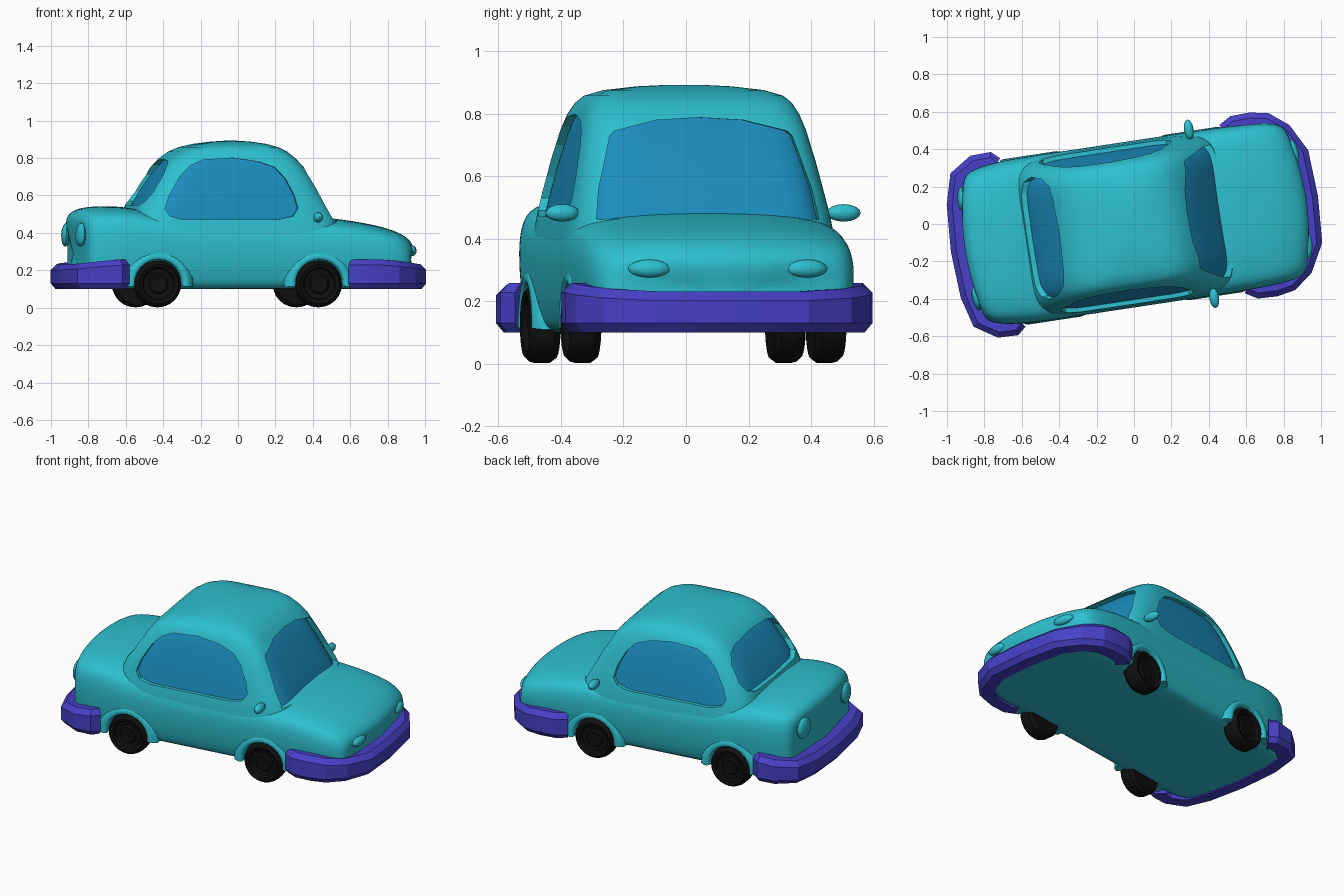
import bpy, bmesh, math
from mathutils import Vector, Matrix

if "Cube" in bpy.data.objects:
    bpy.data.objects.remove(bpy.data.objects["Cube"])

YAW = math.radians(8.6)   # the car stands slightly turned


def material(name, rgb):
    m = bpy.data.materials.new(name)
    m.diffuse_color = (*rgb, 1)
    m.use_nodes = True
    m.node_tree.nodes["Principled BSDF"].inputs["Base Color"].default_value = m.diffuse_color
    return m


TEAL = material("teal", (0.027, 0.53, 0.63))
BLUE = material("glass_blue", (0.011, 0.27, 0.52))
VIOLET = material("violet", (0.062, 0.052, 0.57))
BLACK = material("black", (0.005, 0.005, 0.005))


def finish(bm, name, mat, smooth=35):
    bmesh.ops.recalc_face_normals(bm, faces=bm.faces)
    me = bpy.data.meshes.new(name)
    bm.to_mesh(me)
    bm.free()
    ob = bpy.data.objects.new(name, me)
    bpy.context.collection.objects.link(ob)
    if mat:
        me.materials.append(mat)
    ob.rotation_euler.z = YAW
    if smooth:
        bpy.ops.object.select_all(action='DESELECT')
        ob.select_set(True)
        bpy.context.view_layer.objects.active = ob
        bpy.ops.object.shade_smooth_by_angle(angle=math.radians(smooth))
    return ob


def loft(bm, rings):
    vs = [[bm.verts.new(p) for p in r] for r in rings]
    n = len(vs[0])
    for a, b in zip(vs, vs[1:]):
        for i in range(n):
            j = (i + 1) % n
            bm.faces.new((a[i], a[j], b[j], b[i]))
    bm.faces.new(vs[0])
    bm.faces.new(vs[-1])


# Lower body: cross-sections along the length (u, half width, bottom, top)
section = [(0, 0), (.5, 0), (.86, 0), (.93, .06), (.98, .3), (1, .6),
           (.97, .82), (.86, .93), (.5, .985), (0, 1)]
stations = [(-.925, .33, .15, .44), (-.915, .38, .11, .50), (-.86, .42, .10, .54),
            (-.70, .44, .10, .548), (-.58, .445, .10, .535), (-.40, .445, .10, .50),
            (.35, .445, .10, .49), (.50, .445, .10, .482), (.68, .44, .10, .455),
            (.83, .43, .10, .42), (.92, .40, .10, .37), (.95, .34, .13, .31)]
full = section + [(-y, z) for y, z in section[-2:0:-1]]
rings = []
for u, w, zb, zt in stations:
    bow = .06 * max(0, (abs(u) - .6) / .35)
    rings.append([(u * (1 - bow * f * f), w * f, zb + (zt - zb) * g) for f, g in full])
bm = bmesh.new()
loft(bm, rings)
body = finish(bm, "lower_body", TEAL, 50)
sub = body.modifiers.new("round", 'SUBSURF')
sub.levels = sub.render_levels = 2

# Cabin: stacked rounded outlines (z, front, rear, half width, squareness)
levels = [(.34, .53, -.64, .437, 6.5), (.42, .515, -.62, .432, 6.5), (.48, .49, -.60, .422, 6.5),
          (.55, .45, -.575, .408, 6.5), (.65, .39, -.515, .387, 6.5), (.75, .325, -.445, .362, 6.5),
          (.80, .28, -.398, .346, 6), (.835, .238, -.35, .328, 5.5), (.858, .195, -.30, .305, 5),
          (.876, .135, -.23, .25, 4), (.888, .06, -.14, .15, 3), (.893, -.01, -.07, .05, 2.5)]


def cabin_shape(inset, name, mat):
    bm, rings, n = bmesh.new(), [], 64
    for z, f, r, w, e in levels:
        ring = []
        for i in range(n):
            t = 2 * math.pi * i / n
            c, s = math.cos(t), math.sin(t)
            x = math.copysign(abs(c) ** (2 / e), c) * ((f - r) / 2 - inset)
            y = math.copysign(abs(s) ** (2 / e), s) * (w - inset)
            ring.append((x + (f + r) / 2, y, z - inset * .8))
        rings.append(ring)
    loft(bm, rings)
    return finish(bm, name, mat, 40)


cabin = cabin_shape(0, "cabin", TEAL)
cabin_shape(.02, "window_glass", BLUE)


# Openings: cut windows through the cabin so the glass shows recessed
def cut(target, name, near, far):
    bm = bmesh.new()
    loft(bm, [near, far])
    ob = finish(bm, name, None, 0)
    ob.hide_render = True
    ob.hide_set(True)
    mod = target.modifiers.new(name, 'BOOLEAN')
    mod.operation, mod.solver, mod.object = 'DIFFERENCE', 'EXACT', ob


side = [(-.455, .53), (-.43, .49), (-.36, .472), (.16, .472), (.235, .49), (.262, .53),
        (.245, .60), (.20, .69), (.145, .75), (.06, .78), (-.08, .80), (-.24, .79),
        (-.31, .76), (-.37, .70), (-.43, .60)]
cut(cabin, "side_window_cutter", [(u, -1, z) for u, z in side], [(u, 1, z) for u, z in side])


def mirrored(half):
    return half + [(-v, z) for v, z in half[::-1] if v]


shield = mirrored([(0, .478), (.36, .462), (.345, .56), (.295, .73), (.28, .745), (.14, .78), (0, .788)])
cut(cabin, "windshield_cutter", [(.05, v, z) for v, z in shield], [(1, v, z) for v, z in shield])
back = mirrored([(0, .545), (.25, .55), (.31, .57), (.33, .62), (.31, .71), (.27, .765), (.2, .785), (0, .795)])
cut(cabin, "rear_window_cutter", [(-.15, v, z) for v, z in back], [(-1, v, z) for v, z in back])


# Bumpers: chamfered section swept round each end
def bumper(name, half, sign):
    path = [(u, -v) for u, v in half[:0:-1]] + half
    pts = [Vector((u * sign, v, 0)) for u, v in path]
    rings = []
    for i, p in enumerate(pts):
        t = (pts[min(i + 1, len(pts) - 1)] - pts[max(i - 1, 0)]).normalized()
        nrm = Vector((-t.y, t.x, 0)) * sign   # points inward
        k = min(1, max(0, (.98 - abs(p.x)) / .25))
        top = .232 + .026 * k
        rings.append([p + nrm * d + Vector((0, 0, z)) for d, z in
                      ((.025, .10), (0, .13), (0, top - .03), (.03, top), (.10, top), (.10, .10))])
    bm = bmesh.new()
    loft(bm, rings)
    finish(bm, name, VIOLET, 20)


bumper("front_bumper", [(.995, 0), (.98, .25), (.90, .40), (.80, .478), (.70, .497),
                        (.595, .493), (.53, .455)], 1)
bumper("rear_bumper", [(.99, 0), (.975, .25), (.93, .415), (.81, .492), (.70, .495),
                       (.655, .455)], -1)


# Wheels (turned profile), shallow wells and flared arches
def circle(u, r, v, n=24):
    return [(u + r * math.cos(2 * math.pi * i / n), v,
             .127 + r * math.sin(2 * math.pi * i / n)) for i in range(n)]


tyre = [(.001, .03), (.045, .034), (.055, .022), (.08, .026), (.088, .044), (.105, .05),
        (.12, .035), (.125, .015), (.125, -.03), (.11, -.05), (.001, -.05)]
for end, u in (("front", .375), ("rear", -.495)):
    for label, s in (("left", 1), ("right", -1)):
        bm = bmesh.new()
        loft(bm, [circle(u, r, s * (.397 + d)) for r, d in tyre])
        finish(bm, f"{end}_{label}_wheel", BLACK, 35)
        cut(body, f"{end}_{label}_well_cutter", circle(u, .132, s * .39), circle(u, .132, s * .6))

        bm, rings = bmesh.new(), []
        for i in range(13):
            a = math.radians(-5 + 190 * i / 12)
            rings.append([(u + r * math.cos(a), s * v, .127 + r * math.sin(a)) for r, v in
                          ((.128, .38), (.13, .438), (.142, .447), (.16, .443), (.19, .42), (.19, .38))])
        loft(bm, rings)
        finish(bm, f"{end}_{label}_arch", TEAL, 60)


# Lamps and door mirrors: squashed spheres, one per side
def pods(name, loc, size, tilt=0, turn=0):
    for label, s in (("left", 1), ("right", -1)):
        bm = bmesh.new()
        bmesh.ops.create_uvsphere(bm, u_segments=12, v_segments=8, radius=1)
        m = (Matrix.Translation((loc[0], s * loc[1], loc[2])) @ Matrix.Rotation(s * turn, 4, 'Z')
             @ Matrix.Rotation(tilt, 4, 'Y') @ Matrix.Diagonal((*size, 1)))
        bmesh.ops.transform(bm, matrix=m, verts=bm.verts)
        finish(bm, f"{label}_{name}", TEAL, 40)


pods("headlight", (.902, .255, .305), (.025, .068, .029), -.2, .12)
pods("taillight", (-.89, .27, .39), (.025, .066, .064), .05, -.12)
pods("door_mirror", (.365, .455, .483), (.026, .055, .028))
